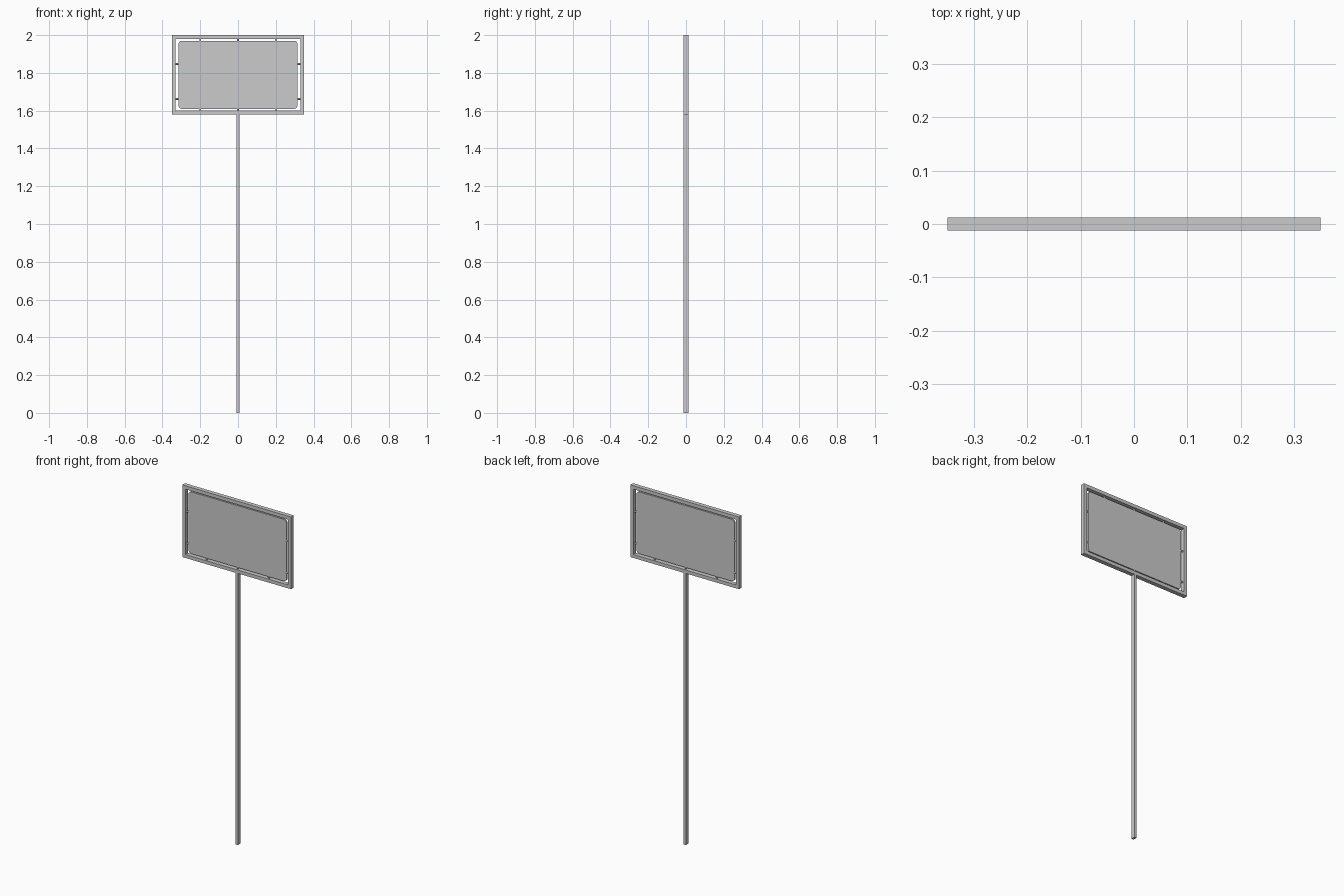
import bpy, bmesh, math
from mathutils import Vector

if "Cube" in bpy.data.objects:
    bpy.data.objects.remove(bpy.data.objects["Cube"])

FW, Z0, Z1, D, BAR = 0.35, 1.58, 2.0, 0.025, 0.02
PW, PZ0, PZ1, PT, R = 0.315, 1.61, 1.97, 0.01, 0.018


def finish(name, bm):
    bmesh.ops.recalc_face_normals(bm, faces=bm.faces)
    me = bpy.data.meshes.new(name)
    bm.to_mesh(me)
    bm.free()
    ob = bpy.data.objects.new(name, me)
    bpy.context.collection.objects.link(ob)
    return ob


def box(name, lo, hi):
    bm = bmesh.new()
    bmesh.ops.create_cube(bm, size=1)
    for v in bm.verts:
        v.co = Vector([(a + b) / 2 + c * (b - a) for a, b, c in zip(lo, hi, v.co)])
    return finish(name, bm)


def rod(name, a, b, r=0.005):
    a, b = Vector(a), Vector(b)
    bm = bmesh.new()
    bmesh.ops.create_cone(bm, cap_ends=True, segments=12, radius1=r, radius2=r, depth=(b - a).length)
    bm.transform((b - a).to_track_quat('Z', 'Y').to_matrix().to_4x4())
    bmesh.ops.translate(bm, vec=(a + b) / 2, verts=bm.verts)
    for f in bm.faces:
        f.smooth = len(f.verts) == 4
    return finish(name, bm)


# Outer frame: rectangular ring extruded through its depth
bm = bmesh.new()
rings = []
for inset in (0, BAR):
    for y in (-D / 2, D / 2):
        x = FW - inset
        rings.append([bm.verts.new((px, y, pz)) for px, pz in
                      ((-x, Z0 + inset), (x, Z0 + inset), (x, Z1 - inset), (-x, Z1 - inset))])
for p, q in ((0, 1), (1, 3), (3, 2), (2, 0)):
    for i in range(4):
        j = (i + 1) % 4
        bm.faces.new((rings[p][i], rings[p][j], rings[q][j], rings[q][i]))
finish("sign_frame", bm)

# Sign panel with rounded corners
bm = bmesh.new()
outline = []
for k, (cx, cz) in enumerate(((PW - R, PZ1 - R), (-PW + R, PZ1 - R), (-PW + R, PZ0 + R), (PW - R, PZ0 + R))):
    for i in range(7):
        a = math.pi / 2 * (k + i / 6)
        outline.append(bm.verts.new((cx + R * math.cos(a), -PT / 2, cz + R * math.sin(a))))
face = bm.faces.new(outline)
ext = bmesh.ops.extrude_face_region(bm, geom=[face])
bmesh.ops.translate(bm, vec=(0, PT, 0), verts=[v for v in ext["geom"] if isinstance(v, bmesh.types.BMVert)])
finish("sign_panel", bm)

# Short pins holding the panel in the frame
for x in (-0.2, 0, 0.2):
    rod("top_pin", (x, 0, PZ1 - 0.003), (x, 0, Z1 - BAR + 0.003))
    rod("bottom_pin", (x, 0, Z0 + BAR - 0.003), (x, 0, PZ0 + 0.003))
for s in (-1, 1):
    for z in (1.662, 1.847):
        rod("side_pin", (s * (PW - 0.003), 0, z), (s * (FW - BAR + 0.003), 0, z))

# Post
box("post", (-0.0075, -D / 2, 0), (0.0075, D / 2, Z0))
